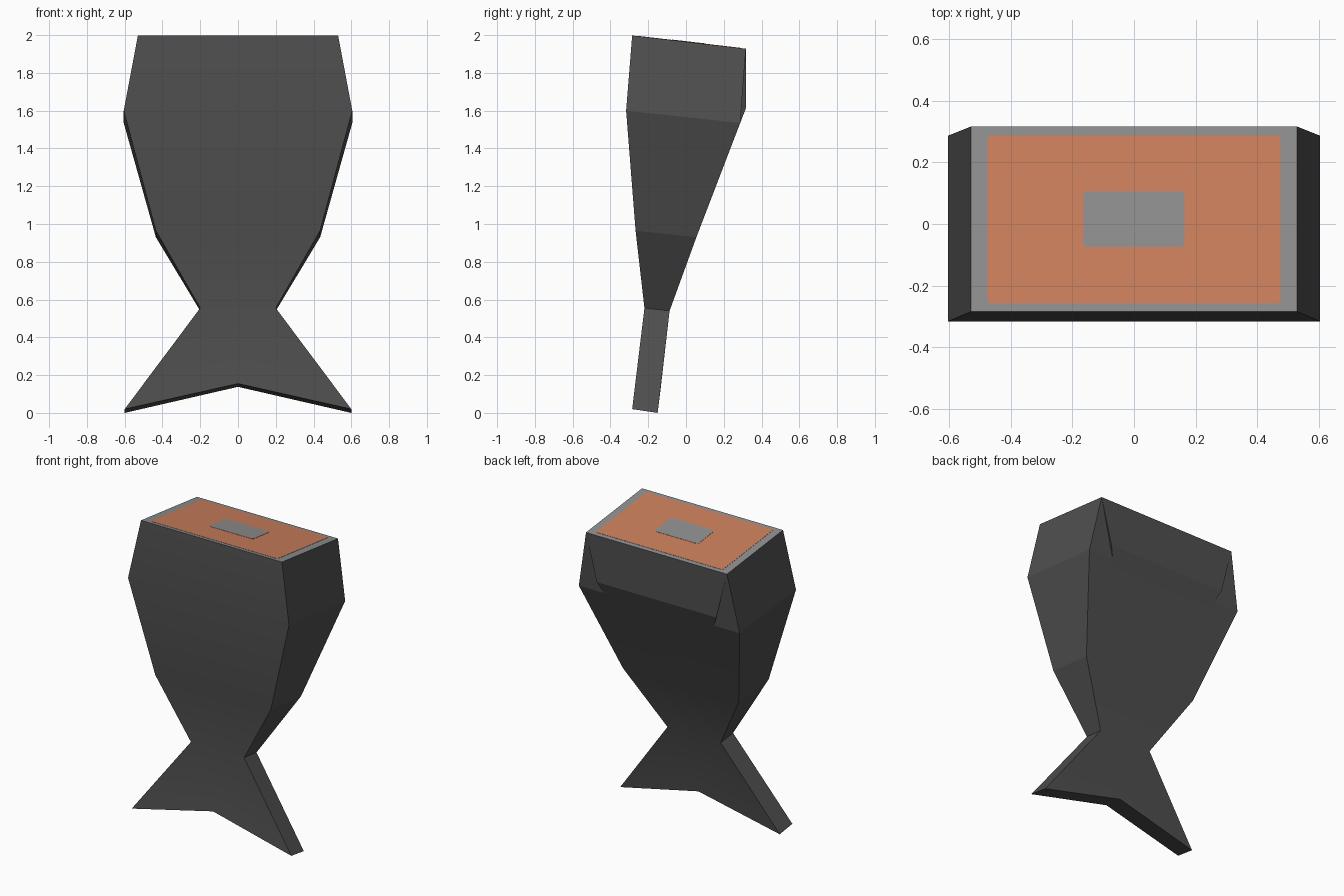
import bpy, bmesh, math

if "Cube" in bpy.data.objects:
    bpy.data.objects.remove(bpy.data.objects["Cube"])


def material(name, rgb):
    m = bpy.data.materials.new(name)
    m.diffuse_color = (*rgb, 1)
    m.use_nodes = True
    m.node_tree.nodes["Principled BSDF"].inputs["Base Color"].default_value = m.diffuse_color
    return m


charcoal = material("charcoal", (0.078, 0.078, 0.078))
rim_grey = material("rim grey", (0.28, 0.28, 0.28))
orange = material("orange", (0.61, 0.216, 0.107))


def finish(bm, name, mats):
    bmesh.ops.recalc_face_normals(bm, faces=bm.faces)
    me = bpy.data.meshes.new(name)
    bm.to_mesh(me)
    bm.free()
    ob = bpy.data.objects.new(name, me)
    bpy.context.collection.objects.link(ob)
    for m in mats:
        me.materials.append(m)
    return ob


# Body sections from top to tail: half width, front (y, z), back (y, z)
sections = [
    (0.53, (-0.285, 1.998), (0.317, 1.928)),
    (0.605, (-0.317, 1.60), (0.287, 1.535)),
    (0.435, (-0.267, 0.965), (0.055, 0.93)),
    (0.20, (-0.22, 0.555), (-0.087, 0.54)),
    (0.60, (-0.285, 0.02), (-0.15, 0.0)),
]
bm = bmesh.new()
rings = []
for w, f, b in sections:
    rings.append([bm.verts.new(p) for p in
                  ((-w, *f), (w, *f), (w, *b), (-w, *b))])
notch_f = bm.verts.new((0, -0.268, 0.155))
notch_b = bm.verts.new((0, -0.133, 0.138))

top = bm.faces.new(rings[0])
for i in range(4):
    a, b = rings[i], rings[i + 1]
    for s, t in ((0, 3), (1, 2)):                       # side walls
        bm.faces.new((a[s], a[t], b[t], b[s]))
    if i < 3:                                           # front wall
        bm.faces.new((a[0], a[1], b[1], b[0]))
    if i == 2:                                          # lower back wall
        bm.faces.new((a[2], a[3], b[3], b[2]))

# Back bulge: upright panel with tapered corner facets
mid = [bm.verts.new((s * 0.45, 0.317, 1.612)) for s in (1, -1)]
low = [bm.verts.new((s * 0.415, 0.287, 1.535)) for s in (1, -1)]
up, wide, waist = ([r[2], r[3]] for r in rings[:3])
bm.faces.new((up[0], up[1], mid[1], mid[0]))
for k in range(2):
    bm.faces.new((up[k], wide[k], low[k]))
    bm.faces.new((up[k], low[k], mid[k]))
bm.faces.new((mid[0], mid[1], low[1], low[0]))
bm.faces.new((low[0], low[1], wide[1], waist[1], waist[0], wide[0]))

# Forked tail and its notched underside
n, t = rings[3], rings[4]
bm.faces.new((n[0], n[1], notch_f))
bm.faces.new((n[2], n[3], notch_b))
for a, b in ((0, 3), (1, 2)):
    bm.faces.new((n[a], notch_f, t[a]))
    bm.faces.new((n[b], notch_b, t[b]))
    bm.faces.new((t[a], notch_f, notch_b, t[b]))
top.material_index = 1
body = finish(bm, "body", [charcoal, rim_grey])
bpy.context.view_layer.objects.active = body
body.select_set(True)
bpy.ops.object.shade_smooth_by_angle(angle=math.radians(15))


# Thin rounded plates lying on the sloping top
def top_z(y):
    return 1.998 - (y + 0.285) * 0.07 / 0.602


def plate(name, hw, y0, y1, lift, mat, r=0.012):
    pts = []
    cy, hy = (y0 + y1) / 2, (y1 - y0) / 2
    for q, (sx, sy) in enumerate(((1, 1), (-1, 1), (-1, -1), (1, -1))):
        for j in range(4):
            ang = math.radians(q * 90 + j * 30)
            pts.append((sx * (hw - r) + r * math.cos(ang),
                        cy + sy * (hy - r) + r * math.sin(ang)))
    bm = bmesh.new()
    f = bm.faces.new([bm.verts.new((x, y, top_z(y))) for x, y in pts])
    ext = bmesh.ops.extrude_face_region(bm, geom=[f])
    for v in ext["geom"]:
        if isinstance(v, bmesh.types.BMVert):
            v.co.z += lift
    finish(bm, name, [mat])


plate("top_panel", 0.477, -0.258, 0.288, 0.0015, orange)
plate("top_centre_patch", 0.164, -0.075, 0.106, 0.003, rim_grey)
